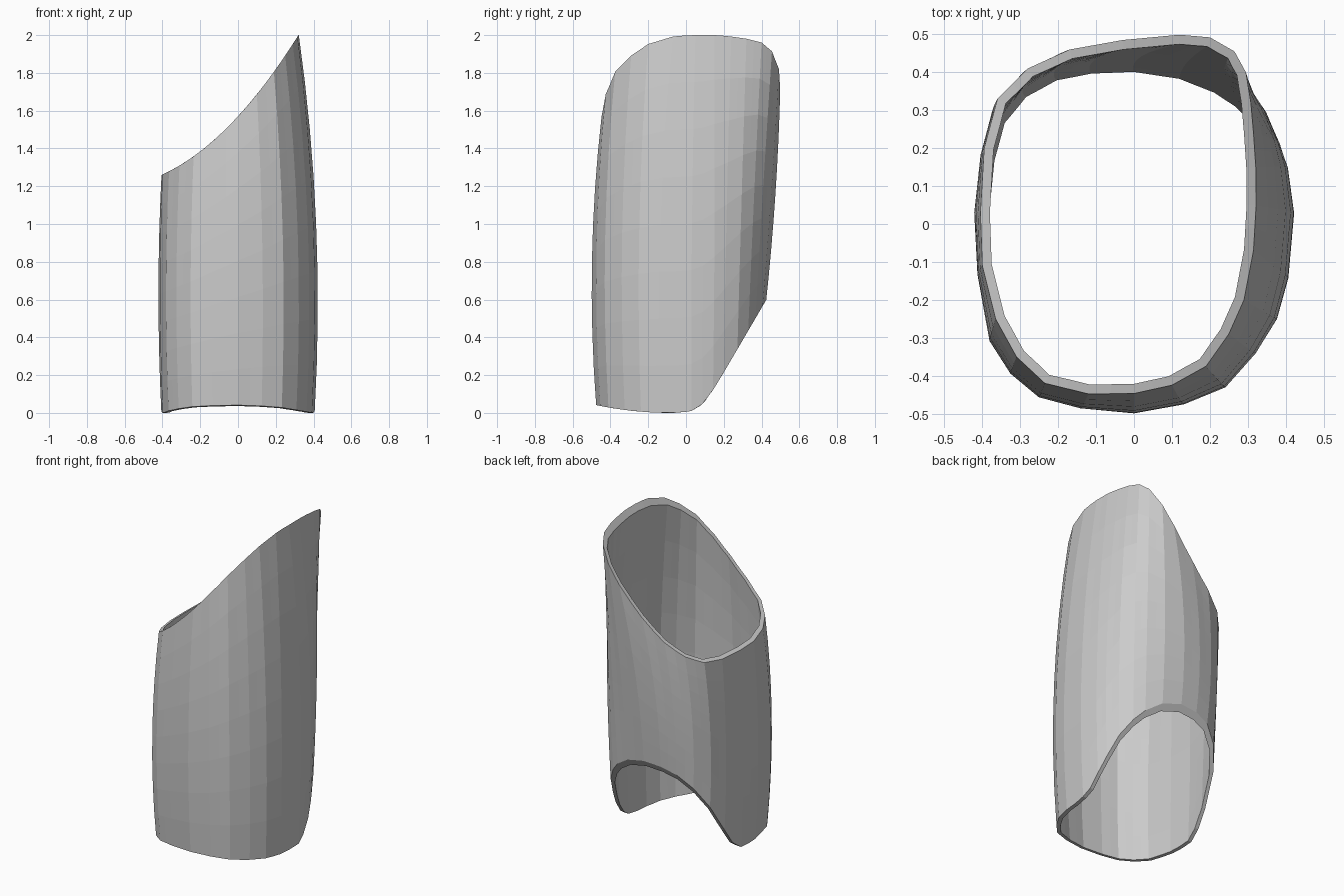
import bpy, bmesh, math
from mathutils import Vector

if "Cube" in bpy.data.objects:
    bpy.data.objects.remove(bpy.data.objects["Cube"])

# Matching plan outlines, counter-clockwise: sleeve waist and top rim
WAIST = [(.42, .03), (.405, .15), (.385, .21), (.35, .285), (.29, .345),
         (.23, .385), (.13, .425), (0, .445), (-.12, .44), (-.22, .42),
         (-.31, .37), (-.375, .29), (-.405, .18), (-.42, .03), (-.412, -.13),
         (-.38, -.3), (-.325, -.39), (-.25, -.455), (-.14, -.485), (0, -.498),
         (.13, -.475), (.24, -.43), (.32, -.34), (.375, -.25), (.405, -.14)]
RIM = [(.322, .05), (.321, .15), (.315, .24), (.308, .32), (.295, .40),
       (.265, .455), (.20, .492), (.12, .499), (-.03, .485), (-.17, .46),
       (-.28, .41), (-.36, .33), (-.395, .2), (-.405, .03), (-.4, -.11),
       (-.365, -.25), (-.31, -.35), (-.235, -.42), (-.12, -.448), (0, -.447),
       (.1, -.425), (.19, -.375), (.25, -.29), (.29, -.2), (.315, -.07)]
WAIST_Z, ROWS, WALL = 0.8, 8, 0.025


def top_cut(x):
    return min(2.0, 1.57 + 1.089 * x + 0.797 * x * x)


def bottom_cut(y):
    s = 0.03
    z = 1.71 * s * math.log(1 + math.exp((y - 0.075) / s))
    return z + 0.04 * (min(0, y + 0.08) / 0.39) ** 2


def refine(points):
    """Add a midpoint on each side so the sloping rims stay smooth."""
    out = []
    for i, p in enumerate(points):
        a, b = Vector(p), Vector(points[(i + 1) % len(points)])
        out += [a, (a + b) / 2]
    return out


def inset(points, d):
    """Move a closed outline inward along its normals."""
    out = []
    for i, p in enumerate(points):
        t = (points[(i + 1) % len(points)] - points[i - 1]).normalized()
        out.append(p + Vector((-t.y, t.x)) * d)
    return out


def columns(waist, rim):
    """Bowed vertical strips between the bottom cut and the top cut."""
    cols = []
    for m, t in zip(waist, rim):
        b = Vector((m.x * 0.967, m.y * 0.955))
        z0, z1, z2 = bottom_cut(b.y), WAIST_Z, top_cut(t.x)
        col = []
        for k in range(ROWS + 1):
            z = z0 + (z2 - z0) * k / ROWS
            p = (b * ((z - z1) * (z - z2) / ((z0 - z1) * (z0 - z2)))
                 + m * ((z - z0) * (z - z2) / ((z1 - z0) * (z1 - z2)))
                 + t * ((z - z0) * (z - z1) / ((z2 - z0) * (z2 - z1))))
            col.append((p.x, p.y, z))
        cols.append(col)
    return cols


# Thin-walled sleeve: outer skin up, inner skin down, closed at both rims
waist, rim = refine(WAIST), refine(RIM)
outer = columns(waist, rim)
inner = columns(inset(waist, WALL), inset(rim, WALL))
bm = bmesh.new()
loops = [[bm.verts.new(c) for c in o + i[::-1]] for o, i in zip(outer, inner)]
for i, a in enumerate(loops):
    b = loops[(i + 1) % len(loops)]
    for k in range(len(a)):
        n = (k + 1) % len(a)
        bm.faces.new((a[k], b[k], b[n], a[n]))
bmesh.ops.recalc_face_normals(bm, faces=bm.faces)
mesh = bpy.data.meshes.new("sleeve")
bm.to_mesh(mesh)
bm.free()
bpy.context.collection.objects.link(bpy.data.objects.new("sleeve", mesh))
